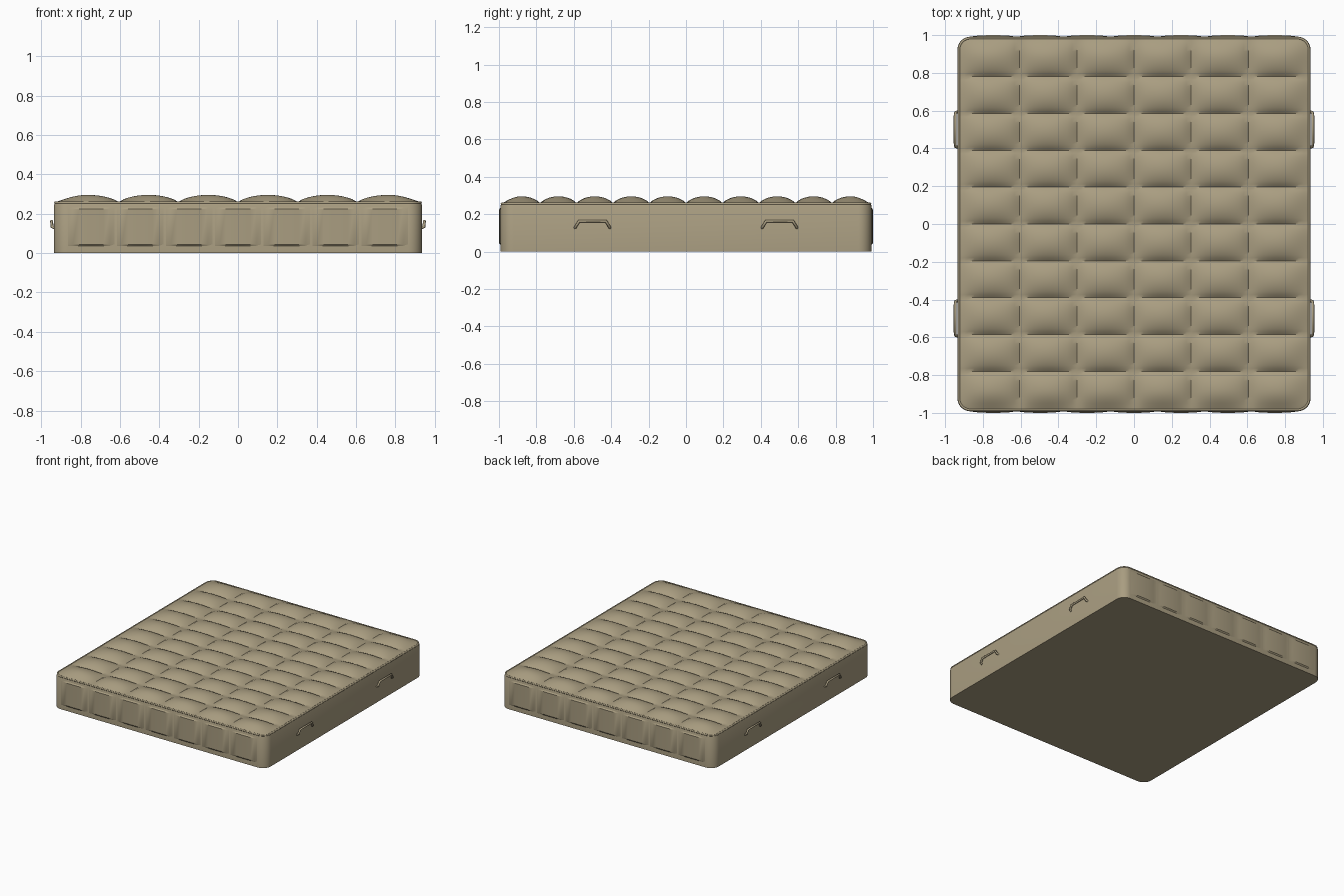
import bpy, bmesh, math
from mathutils import Vector

cube = bpy.data.objects.get("Cube")
if cube:
    bpy.data.objects.remove(cube, do_unlink=True)

fabric = bpy.data.materials.new("beige fabric")
fabric.use_nodes = True
colour = (0.40, 0.34, 0.22, 1)
fabric.diffuse_color = colour
fabric.node_tree.nodes["Principled BSDF"].inputs["Base Color"].default_value = colour

HALF_X, HALF_Y, CORNER = 0.935, 0.992, 0.07
TOP = 0.262


def finish(name, bm, angle=35):
    bmesh.ops.recalc_face_normals(bm, faces=bm.faces)
    mesh = bpy.data.meshes.new(name)
    bm.to_mesh(mesh)
    bm.free()
    return link(name, mesh, angle)


def link(name, data, angle=35):
    ob = bpy.data.objects.new(name, data)
    bpy.context.collection.objects.link(ob)
    data.materials.append(fabric)
    if ob.type == 'MESH':
        bpy.ops.object.select_all(action='DESELECT')
        ob.select_set(True)
        bpy.context.view_layer.objects.active = ob
        bpy.ops.object.shade_smooth_by_angle(angle=math.radians(angle))
    return ob


def rounded_outline(inset, z, steps=8):
    """Rounded rectangle, inset from the outer edge of the mattress."""
    r = CORNER - inset
    pts = []
    for k, (sx, sy) in enumerate([(1, 1), (-1, 1), (-1, -1), (1, -1)]):
        for i in range(steps + 1):
            a = (k + i / steps) * math.pi / 2
            pts.append(Vector((sx * (HALF_X - CORNER) + r * math.cos(a),
                               sy * (HALF_Y - CORNER) + r * math.sin(a), z)))
    return pts


def make_tube(name, pts, radius, cyclic, sides=2):
    curve = bpy.data.curves.new(name, 'CURVE')
    curve.dimensions = '3D'
    curve.bevel_depth = radius
    curve.bevel_resolution = sides
    curve.use_fill_caps = True
    spline = curve.splines.new('POLY')
    spline.points.add(len(pts) - 1)
    for p, co in zip(spline.points, pts):
        p.co = (*co, 1)
    spline.use_cyclic_u = cyclic
    return link(name, curve)


# Mattress body: stacked rounded outlines with a soft top edge
bm = bmesh.new()
rings = [[bm.verts.new(p) for p in rounded_outline(i, z)]
         for i, z in [(0, 0), (0, 0.245), (0.004, 0.254), (0.012, TOP - 0.004)]]
for low, high in zip(rings, rings[1:]):
    for i in range(len(low)):
        j = (i + 1) % len(low)
        bm.faces.new((low[i], low[j], high[j], high[i]))
bm.faces.new(rings[0])
bm.faces.new(rings[-1])
finish("mattress_body", bm)

# Piping around the top edge
make_tube("top_piping", rounded_outline(0.008, TOP - 0.006), 0.007, True)


# Tufted top: a grid of cushions with creases between them
def samples(half, count, inner, steps=12):
    """Positions and arch heights across one direction of the cushion grid."""
    bounds = [-half] + [inner * (i - count / 2) for i in range(1, count)] + [half]
    out = []
    for c in range(count):
        for i in range(steps + (c == count - 1)):
            t = i / steps
            arch = 4 * t * (1 - t)
            if c == 0 and t < 0.5 or c == count - 1 and t > 0.5:
                arch **= 1.5
            out.append((bounds[c] + (bounds[c + 1] - bounds[c]) * t, arch))
    return out


def clamp_corner(x, y, inset):
    """Pull points outside the rounded corner back onto it."""
    cx, cy, r = HALF_X - CORNER, HALF_Y - CORNER, CORNER - inset
    d = Vector((max(abs(x) - cx, 0), max(abs(y) - cy, 0)))
    if d.length > r:
        d = d.normalized() * r
        x = math.copysign(min(abs(x), cx) + d.x, x)
        y = math.copysign(min(abs(y), cy) + d.y, y)
    return x, y


bm = bmesh.new()
inset = 0.01
xs = samples(HALF_X - inset, 6, 0.303)
ys = samples(HALF_Y - inset, 10, 0.195)
grid = [[bm.verts.new((*clamp_corner(x, y, inset), TOP - 0.002 + 0.036 * (ax * ay) ** 0.8))
         for x, ax in xs] for y, ay in ys]
for a, b in zip(grid, grid[1:]):
    for i in range(len(a) - 1):
        bm.faces.new((a[i], a[i + 1], b[i + 1], b[i]))
top = finish("tufted_top", bm, 40)

# Shallow vertical pleats on the two end faces
for name, side in (("front_pleats", -1), ("back_pleats", 1)):
    bm = bmesh.new()
    count, steps, half = 7, 8, 0.87
    rows = []
    for z, swell in [(0.035, 0), (0.045, 1), (0.225, 1), (0.235, 0)]:
        row = []
        for i in range(count * steps + 1):
            bulge = abs(math.sin(math.pi * i / steps)) ** 0.6
            x = -half + 2 * half * i / (count * steps)
            row.append(bm.verts.new((x, side * (HALF_Y - 0.001 + 0.009 * bulge * swell), z)))
        rows.append(row)
    for a, b in zip(rows, rows[1:]):
        for i in range(len(a) - 1):
            quad = (a[i], a[i + 1], b[i + 1], b[i])
            bm.faces.new(quad if side < 0 else quad[::-1])
    finish(name, bm, 30)

# Side handles: four bent straps
for side, side_name in ((1, "left"), (-1, "right")):
    for end, end_name in ((-1, "front"), (1, "back")):
        path = [(side * (HALF_X + out), end * 0.5 + dy, z) for out, dy, z in
                [(-0.005, -0.094, 0.128), (0.01, -0.09, 0.133), (0.012, -0.072, 0.163),
                 (0.012, 0.072, 0.163), (0.01, 0.09, 0.133), (-0.005, 0.094, 0.128)]]
        make_tube(f"{side_name}_{end_name}_handle", path, 0.008, False, 1)
